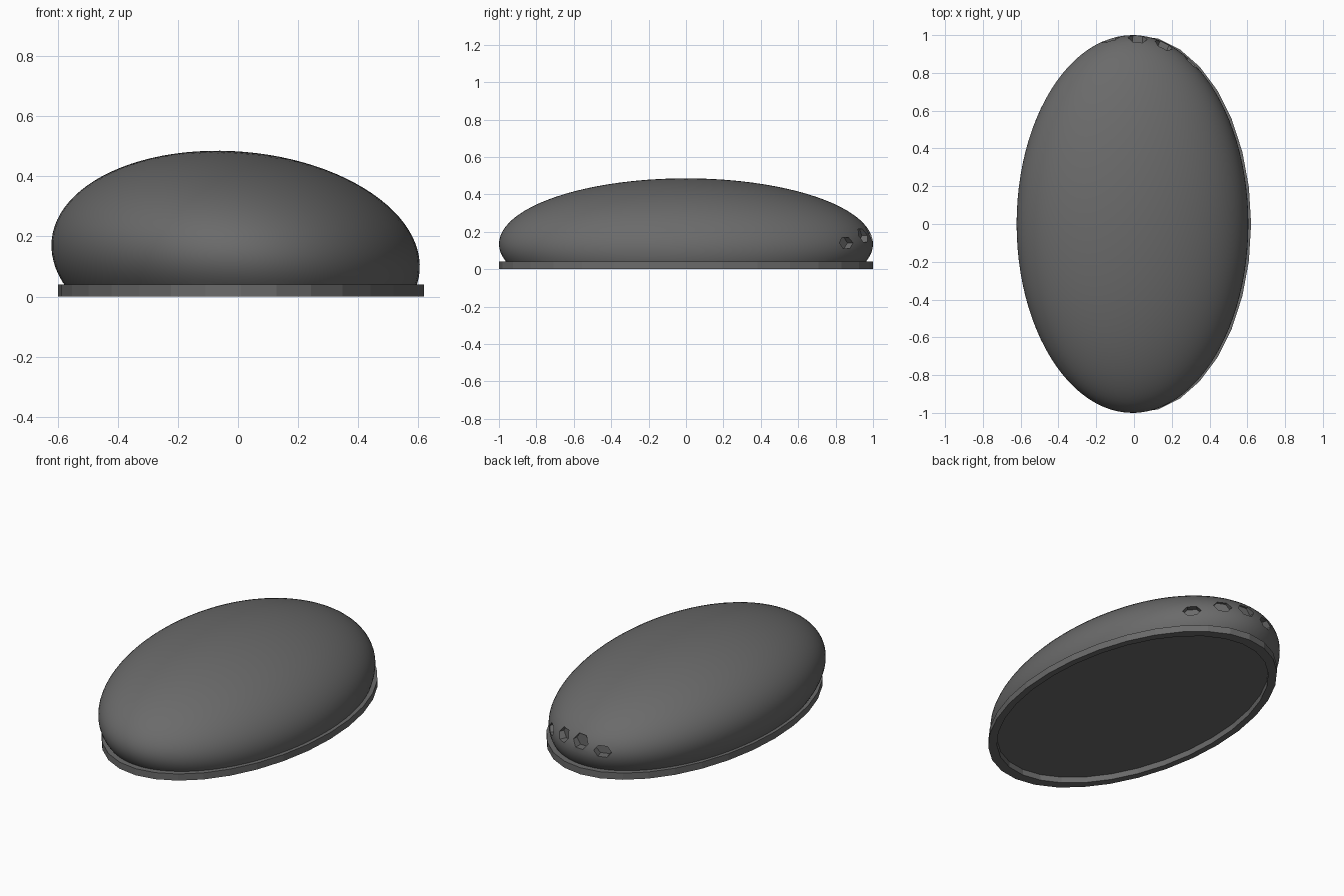
import bpy, bmesh, math
from mathutils import Matrix, Vector

cube = bpy.data.objects.get("Cube")
if cube:
    bpy.data.objects.remove(cube, do_unlink=True)

grey = bpy.data.materials.new("dark_grey")
grey.use_nodes = True
colour = (0.145, 0.145, 0.145, 1)
grey.diffuse_color = colour
grey.node_tree.nodes["Principled BSDF"].inputs["Base Color"].default_value = colour


def make_object(name, bm):
    bmesh.ops.recalc_face_normals(bm, faces=bm.faces)
    mesh = bpy.data.meshes.new(name)
    bm.to_mesh(mesh)
    bm.free()
    mesh.materials.append(grey)
    obj = bpy.data.objects.new(name, mesh)
    bpy.context.collection.objects.link(obj)
    return obj


# Domed shell: a flattened ellipsoid leaning to one side, cut flat underneath
HALF_WIDTH, CENTRE_Z, FLOOR_Z = 0.615, 0.135, 0.035
bm = bmesh.new()
bmesh.ops.create_uvsphere(
    bm, u_segments=96, v_segments=48, radius=1,
    matrix=Matrix.Translation((-0.008, 0, CENTRE_Z))
    @ Matrix.Rotation(math.radians(4.8), 4, 'Y')
    @ Matrix.Diagonal((HALF_WIDTH, 1, 0.348, 1)))
bmesh.ops.bisect_plane(bm, geom=bm.verts[:] + bm.edges[:] + bm.faces[:],
                       plane_co=(0, 0, FLOOR_Z), plane_no=(0, 0, 1), clear_inner=True)
bmesh.ops.holes_fill(bm, edges=[e for e in bm.edges if e.is_boundary], sides=0)
shell = make_object("shell", bm)

# Row of four six-sided sockets sunk into the back rim
bm = bmesh.new()
for x, z, height in ((0.31, 0.14, 0.033), (0.165, 0.18, 0.04),
                     (0.02, 0.19, 0.042), (-0.125, 0.165, 0.035)):
    y = math.sqrt(1 - (x / HALF_WIDTH) ** 2)
    outward = Vector((x / HALF_WIDTH ** 2, y, 0))
    bmesh.ops.create_cone(
        bm, cap_ends=True, segments=6, radius1=1, radius2=1, depth=0.1,
        matrix=Matrix.Translation((x, y, z))
        @ outward.to_track_quat('Z', 'Y').to_matrix().to_4x4()
        @ Matrix.Diagonal((0.052, height, 1, 1))
        @ Matrix.Rotation(math.radians(90), 4, 'Z'))
cutter = make_object("socket_cutter", bm)
cutter.hide_render = True

cut = shell.modifiers.new("sockets", 'BOOLEAN')
cut.operation, cut.solver, cut.object = 'DIFFERENCE', 'EXACT', cutter
bpy.ops.object.select_all(action='DESELECT')
bpy.context.view_layer.objects.active = shell
shell.select_set(True)
bpy.ops.object.modifier_apply(modifier=cut.name)
bpy.data.objects.remove(cutter, do_unlink=True)
bpy.ops.object.shade_smooth_by_angle(angle=math.radians(35))

# Faceted open ring under the shell
SIDES = 32
bm = bmesh.new()
loops = []
for scale, z in ((1, 0), (1, 0.04), (0.94, 0.04), (0.94, 0)):
    loop = []
    for i in range(SIDES):
        a = math.tau * i / SIDES
        loop.append(bm.verts.new((0.01 + 0.61 * scale * math.cos(a), scale * math.sin(a), z)))
    loops.append(loop)
for k, loop in enumerate(loops):
    after = loops[(k + 1) % len(loops)]
    for i in range(SIDES):
        j = (i + 1) % SIDES
        bm.faces.new((loop[i], loop[j], after[j], after[i]))
make_object("base_ring", bm)
